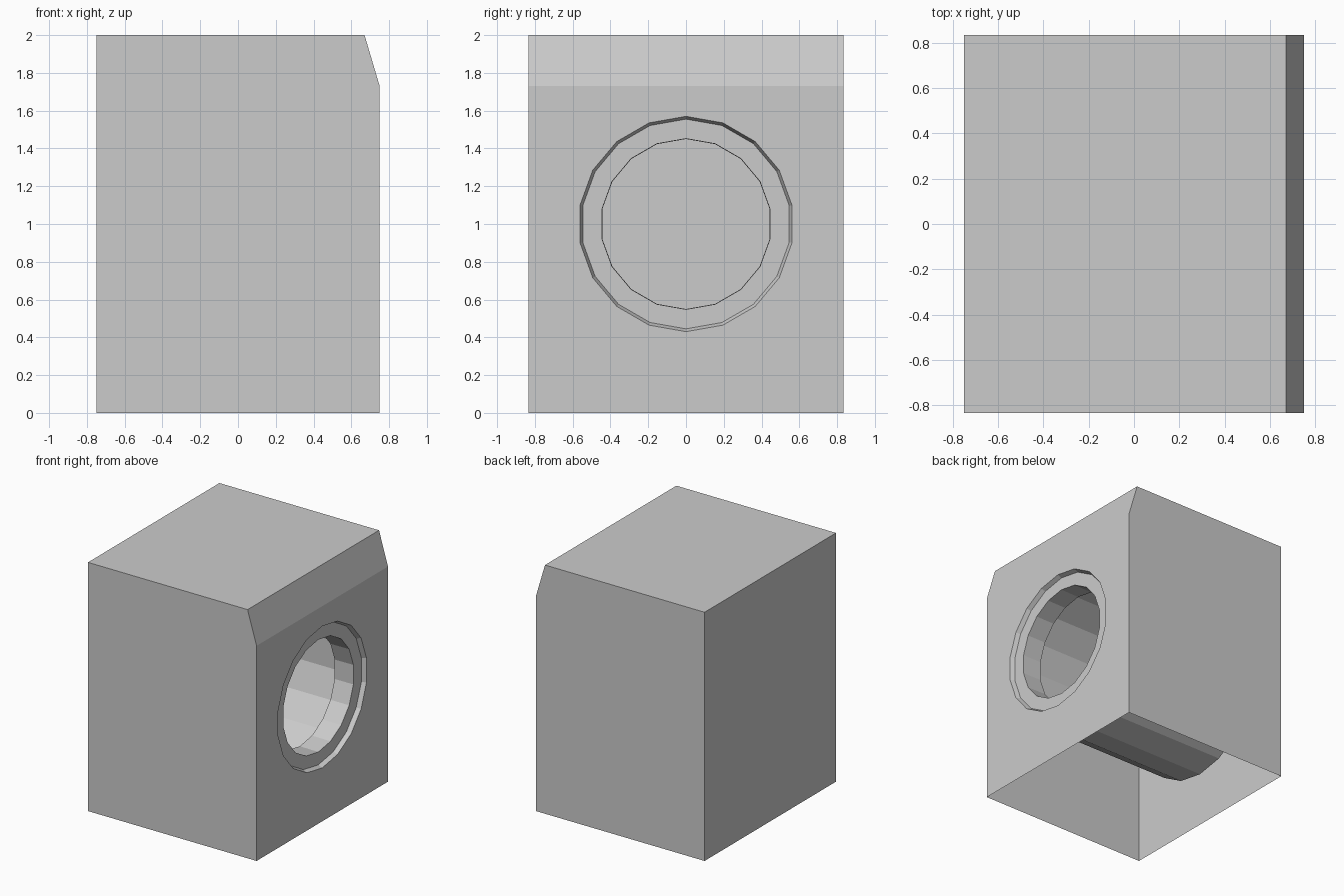
import bpy, bmesh, math

if "Cube" in bpy.data.objects:
    bpy.data.objects.remove(bpy.data.objects["Cube"])

SIDES = 18
X, Y = 0.75, 0.835        # half width and half depth
CZ = 1.0                  # height of the round opening's axis


def ring(bm, x, r):
    return [bm.verts.new((x, r * math.cos(a), CZ + r * math.sin(a)))
            for a in (2 * math.pi * (i + 0.5) / SIDES for i in range(SIDES))]


def finish(bm, name):
    me = bpy.data.meshes.new(name)
    bm.to_mesh(me)
    bm.free()
    ob = bpy.data.objects.new(name, me)
    bpy.context.collection.objects.link(ob)
    return ob


# Cabinet: thin shell, open underneath, sloped strip along the top of the +x side
bm = bmesh.new()
profile = [(X, 0), (X, 1.73), (0.67, 2), (-X, 2), (-X, 0)]
near = [bm.verts.new((x, -Y, z)) for x, z in profile]
far = [bm.verts.new((x, Y, z)) for x, z in profile]
bm.faces.new(near)
bm.faces.new(far[::-1])
for i in range(1, 4):
    bm.faces.new((near[i], near[i + 1], far[i + 1], far[i]))

# Panel with the round hole
hole = ring(bm, X, 0.57)
edges = []
for loop in ([near[0], near[1], far[1], far[0]], hole):
    for a, b in zip(loop, loop[1:] + loop[:1]):
        edges.append(bm.edges.get((a, b)) or bm.edges.new((a, b)))
bmesh.ops.triangle_fill(bm, edges=edges, use_beauty=True, normal=(1, 0, 0))
bmesh.ops.recalc_face_normals(bm, faces=bm.faces)
finish(bm, "cabinet")

# Recessed rim, short neck and closed drum as one revolved surface
bm = bmesh.new()
steps = [(X, 0.57), (0.715, 0.555), (0.715, 0.452), (0.55, 0.45),
         (0.55, 0.65), (-0.65, 0.65)]
rings = [ring(bm, x, r) for x, r in steps]
for p, q in zip(rings, rings[1:]):
    for i in range(SIDES):
        j = (i + 1) % SIDES
        bm.faces.new((p[i], p[j], q[j], q[i]))
back = bm.faces.new(rings[-1])
bmesh.ops.recalc_face_normals(bm, faces=bm.faces)
back.normal_update()
if back.normal.x < 0:     # visible side is the inside of the drum
    bmesh.ops.reverse_faces(bm, faces=bm.faces)
finish(bm, "drum")
